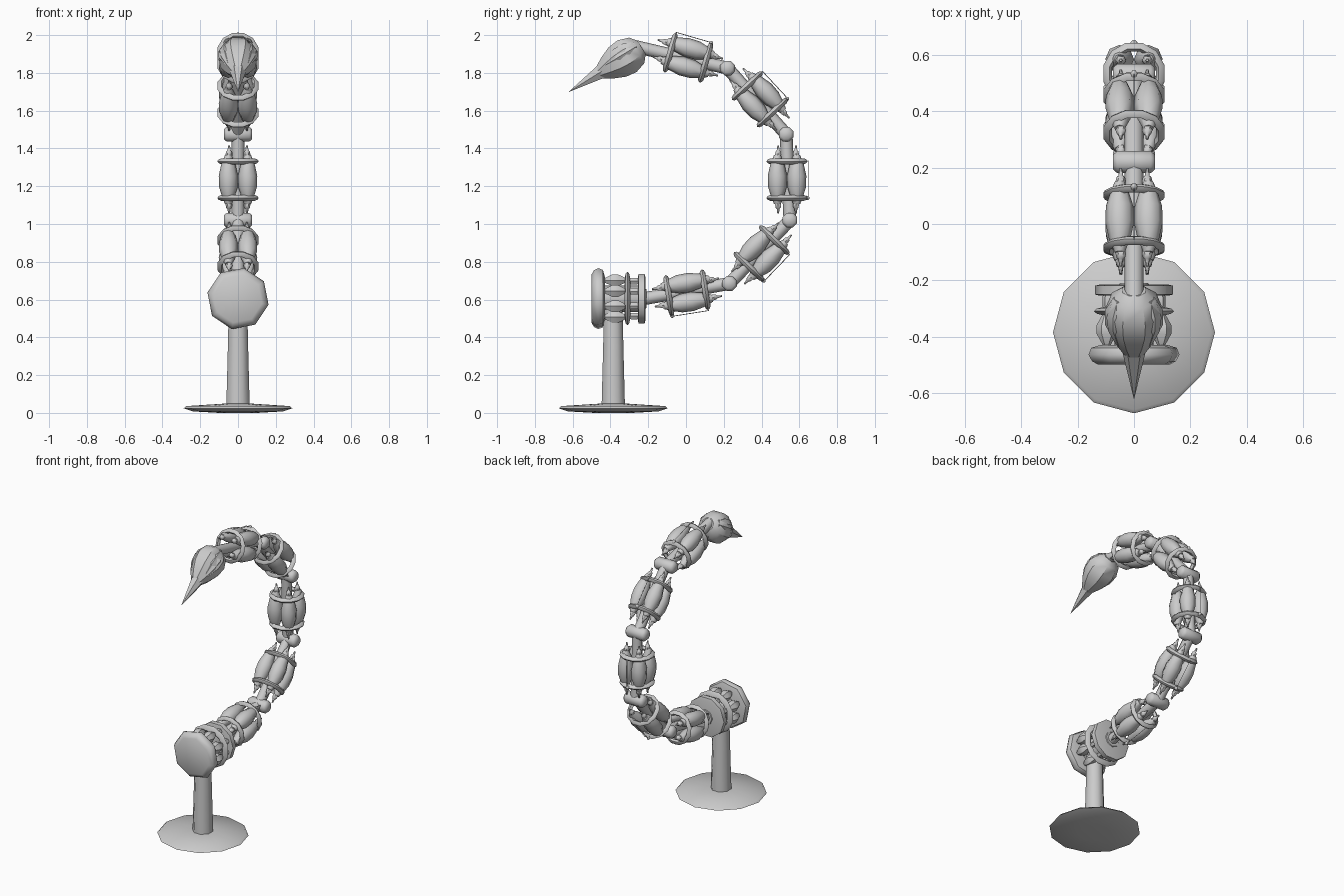
import bpy, bmesh, math
from mathutils import Vector

cube = bpy.data.objects.get("Cube")
if cube:
    bpy.data.objects.remove(cube, do_unlink=True)

grey = bpy.data.materials.new("plain grey")
grey.use_nodes = True
colour = (0.6, 0.6, 0.6, 1)
grey.diffuse_color = colour
grey.node_tree.nodes["Principled BSDF"].inputs["Base Color"].default_value = colour
X = Vector((1, 0, 0))


def frame(d):
    """Unit axis, side direction and outward direction for an axis."""
    d = d.normalized()
    side = X if abs(d.x) < 0.9 else Vector((0, 1, 0))
    return d, side, side.cross(-d).normalized()


def lathe(name, origin, d, profile, sides=8, turn=0.0, closed=False, angle=50):
    """Revolve (distance along axis, radius) points about an axis."""
    d, u, n = frame(Vector(d))
    origin = Vector(origin)
    bm = bmesh.new()
    loops = []
    for t, r in profile:
        loop = []
        for i in range(sides):
            a = math.tau * i / sides + turn
            loop.append(bm.verts.new(origin + d * t + (u * math.cos(a) + n * math.sin(a)) * r))
        loops.append(loop)
    pairs = list(zip(loops, loops[1:]))
    if closed:
        pairs.append((loops[-1], loops[0]))
    for a, b in pairs:
        for i in range(sides):
            j = (i + 1) % sides
            bm.faces.new((a[i], a[j], b[j], b[i]))
    if not closed:
        bm.faces.new(loops[0])
        bm.faces.new(loops[-1])
    bmesh.ops.remove_doubles(bm, verts=bm.verts, dist=0.0002)
    bmesh.ops.recalc_face_normals(bm, faces=bm.faces)
    mesh = bpy.data.meshes.new(name)
    bm.to_mesh(mesh)
    bm.free()
    ob = bpy.data.objects.new(name, mesh)
    bpy.context.collection.objects.link(ob)
    mesh.materials.append(grey)
    bpy.ops.object.select_all(action="DESELECT")
    ob.select_set(True)
    bpy.context.view_layer.objects.active = ob
    bpy.ops.object.shade_smooth_by_angle(angle=math.radians(angle))
    return ob


def rod(name, a, b, r0, r1, sides=8):
    a, b = Vector(a), Vector(b)
    return lathe(name, a, b - a, [(0, r0), ((b - a).length, r1)], sides)


def band(name, centre, d, r, w, h, sides=12):
    """Rounded hoop with outer radius r, length 2w and depth h."""
    section = [(-w, r - h * 0.7), (-w * 0.6, r - h * 0.2), (0, r), (w * 0.6, r - h * 0.2),
               (w, r - h * 0.7), (0, r - h)]
    return lathe(name, centre, d, section, sides, math.pi / sides, closed=True)


# Stand
lathe("stand_base", (0, -0.385, 0), (0, 0, 1),
      [(0.0, 0.1), (0.008, 0.24), (0.024, 0.288), (0.036, 0.275), (0.05, 0.06)], 12)
lathe("stand_post", (0, -0.385, 0.03), (0, 0, 1), [(0, 0.067), (0.32, 0.058), (0.58, 0.052)], 8, math.pi / 8)

# Root coupling behind the end plate
AXIS = (0, 1, 0)
HUB = 0.605
lathe("end_plate", (0, -0.5, HUB), AXIS,
      [(0, 0.13), (0.012, 0.152), (0.035, 0.165), (0.06, 0.155), (0.07, 0.12)], 8, 0.2)
for i in range(8):
    a = math.tau * (i + 0.5) / 8
    c, s = math.cos(a), math.sin(a)
    lathe("coupling_bulb", (0.105 * c, -0.43, HUB + 0.105 * s), AXIS,
          [(0, 0.014), (0.04, 0.036), (0.07, 0.036), (0.11, 0.014)], 6)
    lathe("coupling_pin", (0.1 * c, -0.31, HUB + 0.1 * s), AXIS,
          [(0, 0.014), (0.02, 0.02), (0.05, 0.02), (0.08, 0.012)], 6)
band("coupling_ring", (0, -0.31, HUB), AXIS, 0.147, 0.015, 0.05)
lathe("coupling_collar", (0, -0.255, HUB), AXIS, [(0, 0.12), (0.004, 0.138), (0.036, 0.138), (0.04, 0.12)], 10)
lathe("coupling_core", (0, -0.44, HUB), AXIS, [(0, 0.07), (0.2, 0.07), (0.23, 0.05)], 8)

# Tail segments: (centre y, centre z), (direction y, direction z), start and end of core
SEGMENTS = [
    ((0.005, 0.637), (0.19, 0.03), (-0.22, 0.605), (0.23, 0.685)),
    ((0.40, 0.845), (0.13, 0.135), (0.23, 0.685), (0.55, 1.02)),
    ((0.535, 1.235), (0.0, 0.19), (0.55, 1.02), (0.53, 1.475)),
    ((0.39, 1.66), (-0.13, 0.14), (0.53, 1.475), (0.22, 1.825)),
    ((0.01, 1.88), (-0.19, 0.055), (0.22, 1.825), (-0.27, 1.94)),
]
MUSCLE = [(-0.13, 0.018), (-0.095, 0.032), (-0.04, 0.049), (0.02, 0.051), (0.08, 0.038), (0.13, 0.018)]
PEG = [(0, 0.014), (0.012, 0.019), (0.03, 0.015), (0.034, 0.009), (0.06, 0.005)]

for (cy, cz), (dy, dz), start, end in SEGMENTS:
    centre = Vector((0, cy, cz))
    d, u, n = frame(Vector((0, dy, dz)))
    rod("segment_core", (0, *start), (0, *end), 0.034, 0.034)
    for sx in (-1, 1):
        for sn in (-1, 1):
            pos = centre + (u * sx + n * sn) * 0.051
            lathe("muscle", pos, d, MUSCLE, 8)
            for e in (-1, 1):
                lathe("muscle_peg", pos + d * e * 0.12 - (u * sx + n * sn) * 0.004, d * e, PEG, 6)
    for e in (-1, 1):
        band("segment_ring", centre + d * e * 0.097, d, 0.113, 0.016, 0.032)
    # Thin tendon along the outer side
    lathe("tendon", centre + n * 0.112 - d * 0.1, d, [(0, 0.002), (0.1, 0.002), (0.2, 0.002)], 4)
    tip = centre + n * 0.1 - d * 0.097
    lathe("ring_stud", tip, n, [(0, 0.014), (0.012, 0.012), (0.02, 0.004)], 6)

# Joints between segments
for _, _, _, (y, z) in SEGMENTS[:-1]:
    lathe("joint", (-0.075, y, z), X,
          [(0, 0.028), (0.015, 0.042), (0.135, 0.042), (0.15, 0.028)], 8, math.pi / 8)

# Stinger
aim = Vector((0, -0.24, -0.145))
root = Vector((0, -0.235, 1.935))
lathe("stinger_bulb", root, aim,
      [(0, 0.045), (0.03, 0.085), (0.09, 0.106), (0.15, 0.098), (0.21, 0.07), (0.265, 0.035)], 8, math.pi / 8, angle=35)
rod("stinger_spike", (0, -0.42, 1.825), (0, -0.62, 1.70), 0.05, 0.001, 6)
# Raised plates on the flanks of the bulb
for sx in (-1, 1):
    lathe("bulb_plate", root + aim * 0.12 + Vector((sx * 0.045, 0, 0.022)), aim,
          [(0, 0.03), (0.05, 0.058), (0.11, 0.058), (0.19, 0.02)], 6)
